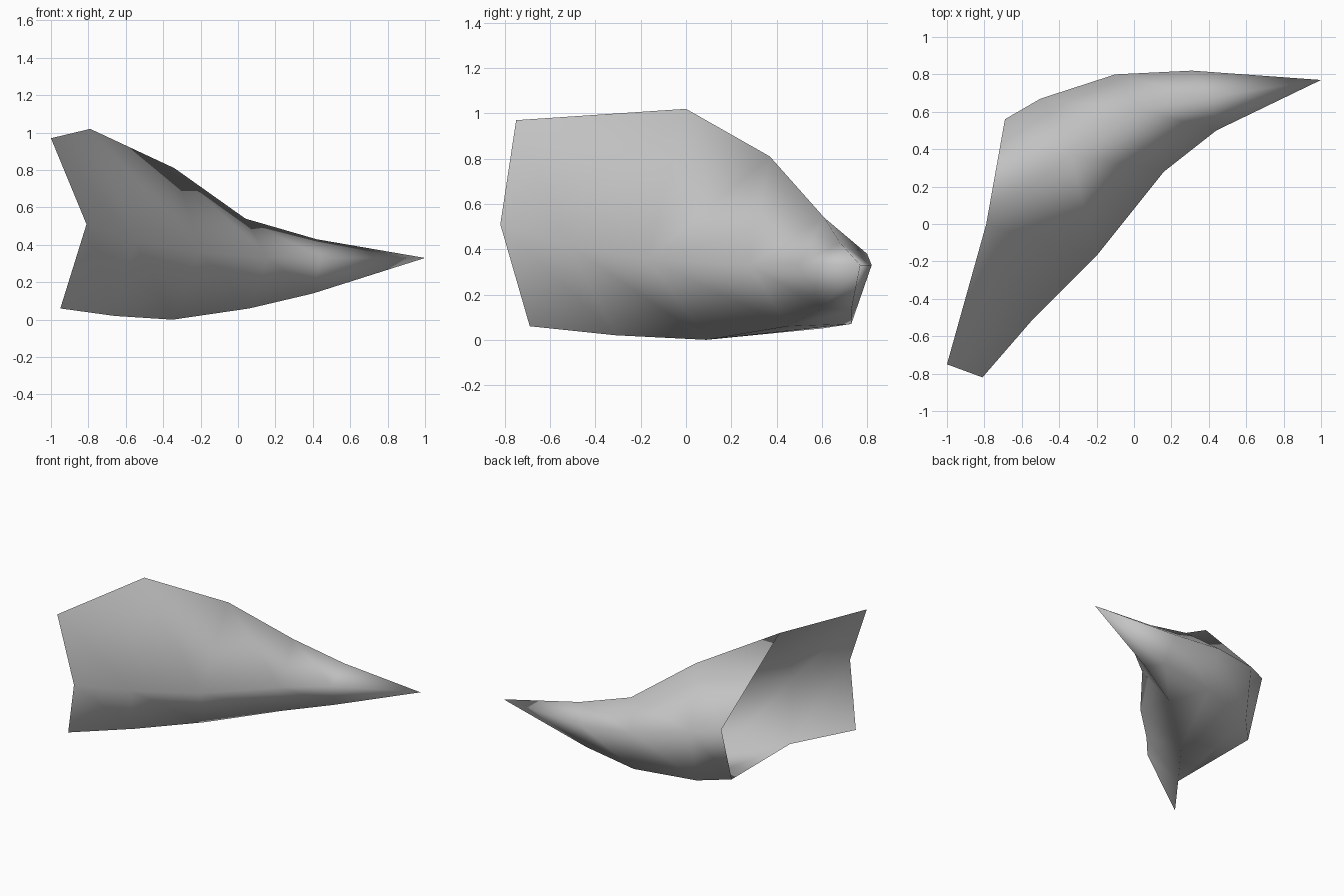
import bpy, bmesh

if "Cube" in bpy.data.objects:
    bpy.data.objects.remove(bpy.data.objects["Cube"])

# Hollow curved horn: five rails run from the open base to one tip
rails = [
    [(-0.79, 0.00, 1.02), (-0.34, 0.37, 0.81), (0.04, 0.61, 0.54), (0.42, 0.68, 0.43)],    # top ridge
    [(-0.55, -0.52, 0.42), (-0.20, -0.17, 0.36), (0.16, 0.28, 0.33), (0.44, 0.50, 0.33)],  # front bulge
    [(-0.66, -0.31, 0.02), (-0.35, 0.09, 0.00), (0.06, 0.45, 0.06), (0.40, 0.60, 0.14)],   # front keel
    [(-0.68, 0.42, 0.035), (-0.51, 0.60, 0.05), (-0.07, 0.73, 0.07), (0.33, 0.73, 0.13)],  # back keel
    [(-0.69, 0.56, 0.47), (-0.50, 0.67, 0.44), (-0.10, 0.80, 0.38), (0.31, 0.82, 0.33)],   # back bulge
]
flare = [(-1.00, -0.75, 0.97), (-0.81, -0.82, 0.51), (-0.95, -0.69, 0.06)]  # front rim
tip_at = (1.00, 0.77, 0.33)

bm = bmesh.new()
grid = [[bm.verts.new(p) for p in rail] for rail in rails]
tip = bm.verts.new(tip_at)
rim = [bm.verts.new(p) for p in flare]

# Skin between neighbouring rails, closing on the tip
for i in range(5):
    a, b = grid[i], grid[(i + 1) % 5]
    for j in range(3):
        bm.faces.new((a[j], b[j], b[j + 1], a[j + 1]))
    bm.faces.new((a[3], b[3], tip))

# Flared front panel beyond the first ring; the base stays open
for i in range(2):
    bm.faces.new((rim[i], rim[i + 1], grid[i + 1][0], grid[i][0]))

bmesh.ops.recalc_face_normals(bm, faces=bm.faces)
for f in bm.faces:
    f.smooth = True
mesh = bpy.data.meshes.new("horn_shell")
bm.to_mesh(mesh)
bm.free()

grey = bpy.data.materials.new("plain grey")
grey.diffuse_color = (0.55, 0.55, 0.55, 1)
grey.use_nodes = True
grey.node_tree.nodes["Principled BSDF"].inputs["Base Color"].default_value = grey.diffuse_color
mesh.materials.append(grey)
shell = bpy.data.objects.new("horn_shell", mesh)
bpy.context.collection.objects.link(shell)
